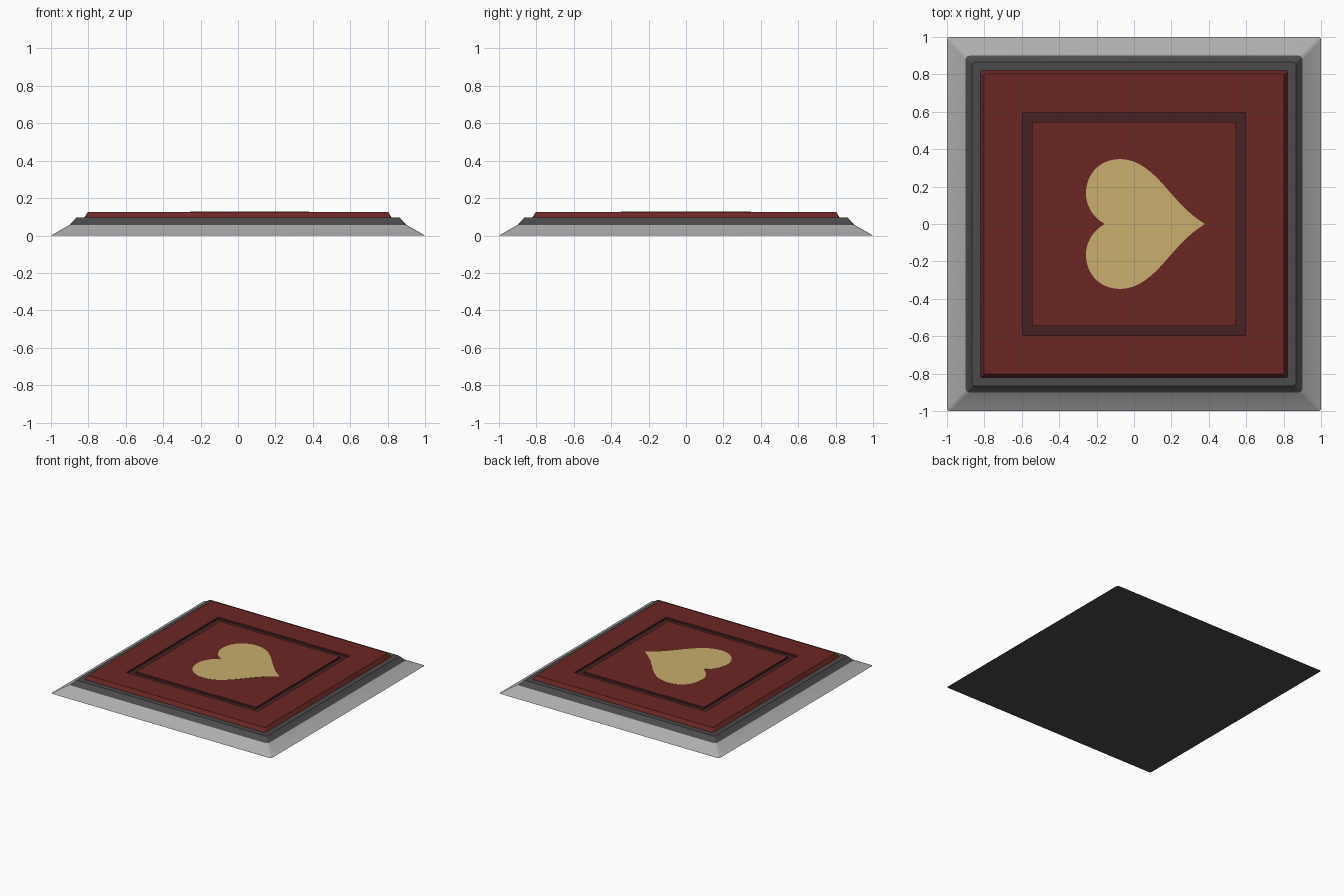
import bpy, bmesh
from math import sin, cos, pi
from mathutils import Vector
from mathutils.geometry import interpolate_bezier

if "Cube" in bpy.data.objects:
    bpy.data.objects.remove(bpy.data.objects["Cube"])


def material(name, rgb):
    m = bpy.data.materials.new(name)
    m.diffuse_color = (*rgb, 1)
    m.use_nodes = True
    m.node_tree.nodes["Principled BSDF"].inputs["Base Color"].default_value = m.diffuse_color
    return m


LIGHT = material("light_grey", (0.42, 0.42, 0.42))
DARK = material("dark_grey", (0.07, 0.07, 0.07))
RED = material("red", (0.147, 0.02, 0.017))
GROOVE = material("dark_red", (0.06, 0.016, 0.018))
GOLD = material("gold", (0.58, 0.42, 0.15))


def finish(name, bm, mats, smooth=False):
    bmesh.ops.remove_doubles(bm, verts=bm.verts, dist=1e-5)
    bmesh.ops.recalc_face_normals(bm, faces=bm.faces)
    me = bpy.data.meshes.new(name)
    bm.to_mesh(me)
    bm.free()
    for m in mats:
        me.materials.append(m)
    ob = bpy.data.objects.new(name, me)
    bpy.context.collection.objects.link(ob)
    if smooth:
        bpy.ops.object.select_all(action='DESELECT')
        ob.select_set(True)
        bpy.context.view_layer.objects.active = ob
        bpy.ops.object.shade_smooth_by_angle(angle=0.45)
    return ob


def square(bm, half, z, r, seg=5):
    """Rounded square ring of vertices."""
    ring = []
    for q, (sx, sy) in enumerate(((1, 1), (-1, 1), (-1, -1), (1, -1))):
        for i in range(seg + 1):
            a = (q + i / seg) * pi / 2
            ring.append(bm.verts.new((sx * (half - r) + r * cos(a),
                                      sy * (half - r) + r * sin(a), z)))
    return ring


def stepped_slab(name, rings, bands, mats, cap=0):
    """Loft through square rings (half, z, radius); bands give material slots."""
    bm = bmesh.new()
    loops = [square(bm, *r) for r in rings]
    for lo, hi, slot in zip(loops, loops[1:], bands):
        n = len(lo)
        for i in range(n):
            j = (i + 1) % n
            bm.faces.new((lo[i], lo[j], hi[j], hi[i])).material_index = slot
    bm.faces.new(loops[0][::-1]).material_index = cap
    bm.faces.new(loops[-1]).material_index = cap
    return finish(name, bm, mats, True)


# Base: light sloping skirt, dark bevelled step, dark underside
stepped_slab("base", [(1, 0, .015), (.9, .057, .02), (.865, .095, .015)],
             [1, 0], [DARK, LIGHT])

# Red panel with a sunken square groove
stepped_slab("panel", [(.822, .095, .012), (.803, .126, .008), (.597, .126, 0),
                       (.597, .111, 0), (.545, .111, 0), (.545, .126, 0)],
             [0, 0, 1, 1, 1], [RED, GROOVE])

# Heart inlay: upper half from bezier spans, mirrored across x axis
knots = [  # handle in, point, handle out
    (None, (-.155, 0), (-.215, .03)),
    ((-.257, .095), (-.257, .165), (-.257, .27)),
    ((-.18, .347), (-.075, .347), (.03, .347)),
    ((.105, .27), (.175, .19), (.245, .11)),
    ((.295, .052), (.38, 0), None),
]
half = []
for (_, p, out), (inn, q, _) in zip(knots, knots[1:]):
    half += interpolate_bezier(*[Vector((*v, 0)) for v in (p, out, inn, q)], 12)[:-1]
half.append(Vector((.38, 0, 0)))
outline = half + [Vector((v.x, -v.y, 0)) for v in half[-2:0:-1]]
bm = bmesh.new()
face = bm.faces.new([bm.verts.new((v.x, v.y, .12)) for v in outline])
top = bmesh.ops.extrude_face_region(bm, geom=[face])["geom"]
bmesh.ops.translate(bm, vec=(0, 0, .0075),
                    verts=[g for g in top if isinstance(g, bmesh.types.BMVert)])
finish("heart_inlay", bm, [GOLD])
